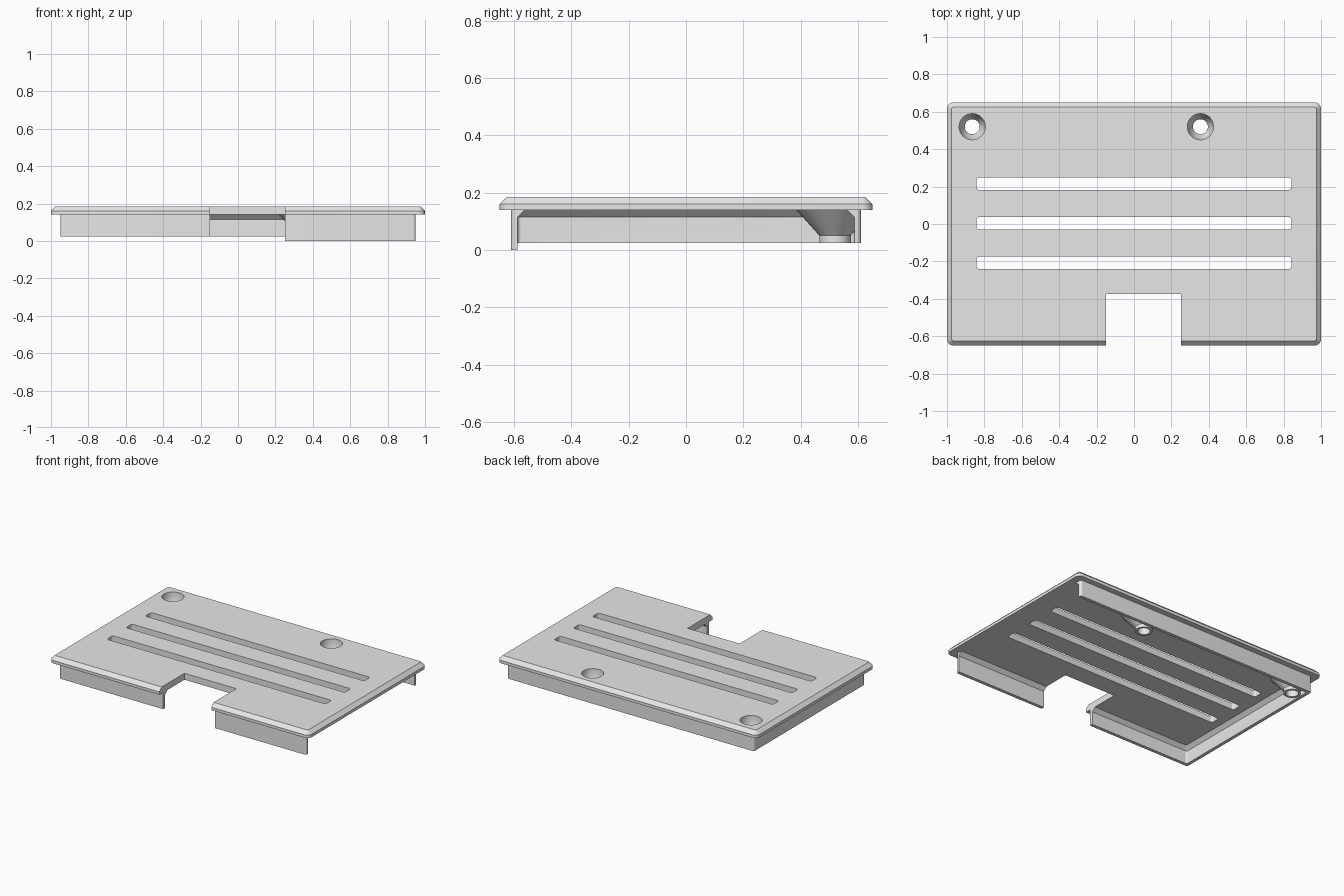
import bpy
import bmesh
from math import cos, sin, pi

default = bpy.data.objects.get("Cube")
if default:
    bpy.data.objects.remove(default, do_unlink=True)

grey = bpy.data.materials.new("plain_grey")
grey.use_nodes = True
colour = (0.8, 0.8, 0.8, 1)
grey.diffuse_color = colour
grey.node_tree.nodes["Principled BSDF"].inputs["Base Color"].default_value = colour


def loft(name, rings):
    """Closed solid through a stack of matching rings."""
    bm = bmesh.new()
    loops = [[bm.verts.new(p) for p in ring] for ring in rings]
    for a, b in zip(loops, loops[1:]):
        for i in range(len(a)):
            j = (i + 1) % len(a)
            bm.faces.new((a[i], a[j], b[j], b[i]))
    bm.faces.new(loops[0][::-1])
    bm.faces.new(loops[-1])
    bmesh.ops.recalc_face_normals(bm, faces=bm.faces)
    mesh = bpy.data.meshes.new(name)
    bm.to_mesh(mesh)
    bm.free()
    mesh.materials.append(grey)
    ob = bpy.data.objects.new(name, mesh)
    bpy.context.collection.objects.link(ob)
    return ob


def rounded(x0, x1, y0, y1, r, z, inset=0, steps=6):
    """Rounded rectangle ring; inset shrinks it on every side."""
    r_in = max(r - inset, 0.004)
    x0, x1, y0, y1 = x0 + inset, x1 - inset, y0 + inset, y1 - inset
    corners = [(x1 - r_in, y1 - r_in), (x0 + r_in, y1 - r_in),
               (x0 + r_in, y0 + r_in), (x1 - r_in, y0 + r_in)]
    return [(cx + r_in * cos((k + i / steps) * pi / 2),
             cy + r_in * sin((k + i / steps) * pi / 2), z)
            for k, (cx, cy) in enumerate(corners) for i in range(steps + 1)]


def box(name, x0, x1, y0, y1, z0, z1):
    ring = [(x0, y0), (x1, y0), (x1, y1), (x0, y1)]
    return loft(name, [[(x, y, z) for x, y in ring] for z in (z0, z1)])


def turned(name, cx, cy, profile, n=40):
    """Round solid from (radius, height) pairs."""
    return loft(name, [[(cx + r * cos(2 * pi * i / n), cy + r * sin(2 * pi * i / n), z)
                        for i in range(n)] for r, z in profile])


def combine(target, tool, operation):
    mod = target.modifiers.new("combine", "BOOLEAN")
    mod.operation = operation
    mod.solver = "EXACT"
    mod.object = tool
    bpy.context.view_layer.objects.active = target
    bpy.ops.object.modifier_apply(modifier=mod.name)
    bpy.data.objects.remove(tool, do_unlink=True)


# Skirt wall under the lid, open on one side, with a chamfer inside the top
outer = (-0.95, 0.95, -0.61, 0.61, 0.015)
inner = (-0.927, 1.15, -0.587, 0.587, 0.012)
skirt = loft("skirt", [rounded(*outer, z) for z in (0, 0.15)])
cavity = loft("cavity", [rounded(*inner, -0.05), rounded(*inner, 0.115),
                         rounded(*inner, 0.14, 0.025)])
combine(skirt, cavity, "DIFFERENCE")

# Only the front wall beside the notch keeps its full depth
combine(skirt, box("trim_back", -1.1, 1.1, -0.5, 0.8, -0.1, 0.025), "DIFFERENCE")
combine(skirt, box("trim_front", -1.1, 0.05, -0.8, -0.45, -0.1, 0.025), "DIFFERENCE")

# Lid plate with chamfered top edge
edge = (-1, 1, -0.65, 0.65, 0.035)
lid = loft("vented_lid", [rounded(*edge, 0.14), rounded(*edge, 0.16),
                          rounded(*edge, 0.185, 0.025)])
combine(lid, skirt, "UNION")

# Conical screw bosses, kept inside the walls, with countersunk holes
for x in (-0.865, 0.355):
    boss = turned("boss", x, 0.52, [(0.055, 0.025), (0.055, 0.05),
                                    (0.135, 0.14), (0.135, 0.15)])
    combine(boss, box("boss_limit", -0.94, 0.9, 0, 0.6, 0, 0.3), "INTERSECT")
    combine(lid, boss, "UNION")
for x in (-0.865, 0.355):
    hole = turned("screw_hole", x, 0.52, [(0.04, -0.1), (0.04, 0.075), (0.058, 0.105),
                                          (0.07, 0.15), (0.07, 0.3)])
    combine(lid, hole, "DIFFERENCE")

# Ventilation slots
for y in (-0.207, 0.004, 0.215):
    slot = loft("slot", [rounded(-0.843, 0.843, y - 0.033, y + 0.033, 0.016, z)
                         for z in (0.05, 0.3)])
    combine(lid, slot, "DIFFERENCE")

# Front notch
combine(lid, box("notch", -0.15, 0.25, -0.9, -0.375, -0.2, 0.4), "DIFFERENCE")

bpy.ops.object.select_all(action="DESELECT")
lid.select_set(True)
bpy.context.view_layer.objects.active = lid
bpy.ops.object.shade_smooth_by_angle(angle=pi / 7)
